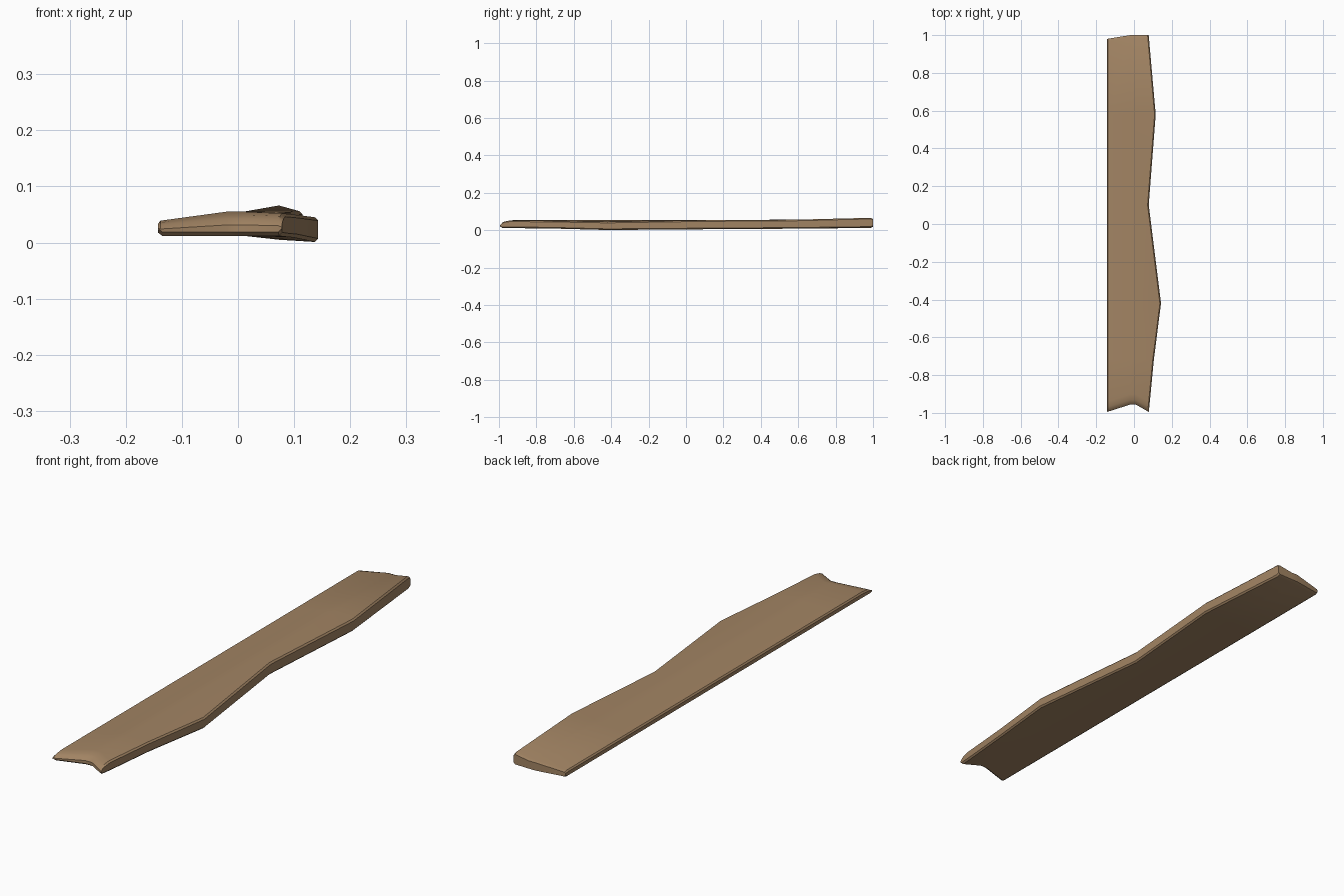
import bpy, bmesh, math

if "Cube" in bpy.data.objects:
    bpy.data.objects.remove(bpy.data.objects["Cube"])

wood = bpy.data.materials.new("tan wood")
wood.diffuse_color = (0.36, 0.23, 0.125, 1)
wood.use_nodes = True
wood.node_tree.nodes["Principled BSDF"].inputs["Base Color"].default_value = wood.diffuse_color


def lerp_table(t, table):
    """Piecewise linear lookup."""
    for (a, va), (b, vb) in zip(table, table[1:]):
        if t <= b:
            f = max(0.0, (t - a) / (b - a))
            return va + (vb - va) * f
    return table[-1][1]


# end outlines seen from above: x -> y
front_y = [(-0.143, -0.995), (-0.02, -0.956), (0.01, -0.956), (0.078, -0.995)]
back_y = [(-0.143, 0.98), (-0.03, 1.0), (0.078, 1.0)]

# stations: y (None = follows an end outline), wavy edge x, its top z, its bottom z
stations = [
    ("front", 0.000, 0.078, 0.052, 0.012),
    ("front", 0.010, 0.079, 0.052, 0.012),
    ("front", 0.025, 0.081, 0.052, 0.012),
    ("front", 0.055, 0.084, 0.052, 0.011),
    ("mid", -0.72, 0.105, 0.050, 0.009),
    ("mid", -0.42, 0.143, 0.045, 0.001),
    ("mid", 0.10, 0.078, 0.053, 0.005),
    ("mid", 0.58, 0.115, 0.056, 0.008),
    ("back", -0.012, 0.079, 0.066, 0.013),
    ("back", 0.000, 0.078, 0.066, 0.013),
]
# rounded ends: how far each end ring is squeezed (top scale, bottom lift)
squeeze = {0: (0.45, 0.007), 1: (0.70, 0.0), 2: (0.87, 0.0), 9: (0.88, 0.006)}


def section(i):
    kind, v, xr, zt, zb = stations[i]
    b = 0.006
    pts = [(-0.135, 0.012), (-0.143, 0.018), (-0.143, 0.033), (-0.138, 0.039),
           (-0.02, 0.055), (0.01, 0.055), (xr - b, zt), (xr, zt - b),
           (xr, zb + b), (xr - b, zb), (0.01, 0.012), (-0.02, 0.012)]
    scale, lift = squeeze.get(i, (1, 0))
    out = []
    for k, (x, z) in enumerate(pts):
        if kind == "front":
            y = lerp_table(x, front_y) + v
        elif kind == "back":
            y = lerp_table(x, back_y) + v
        else:
            y = v
        if 2 <= k <= 7:
            z = 0.012 + (z - 0.012) * scale
        else:
            z += lift
        out.append((x, y, z))
    return out


# plank: loft through the sections, capped at both ends
bm = bmesh.new()
rings = [[bm.verts.new(p) for p in section(i)] for i in range(len(stations))]
n = len(rings[0])
for r0, r1 in zip(rings, rings[1:]):
    for k in range(n):
        j = (k + 1) % n
        bm.faces.new((r0[k], r0[j], r1[j], r1[k]))
# end caps as strips between the top and bottom edges
for r in (rings[0], rings[-1]):
    for quad in ((0, 1, 2, 3), (0, 3, 4, 11), (11, 4, 5, 10), (10, 5, 6, 9), (9, 6, 7, 8)):
        bm.faces.new([r[q] for q in quad])
bmesh.ops.recalc_face_normals(bm, faces=bm.faces)

mesh = bpy.data.meshes.new("wooden_plank")
bm.to_mesh(mesh)
bm.free()
mesh.materials.append(wood)
plank = bpy.data.objects.new("wooden_plank", mesh)
bpy.context.collection.objects.link(plank)
bpy.context.view_layer.objects.active = plank
plank.select_set(True)
bpy.ops.object.shade_smooth_by_angle(angle=math.radians(30))
